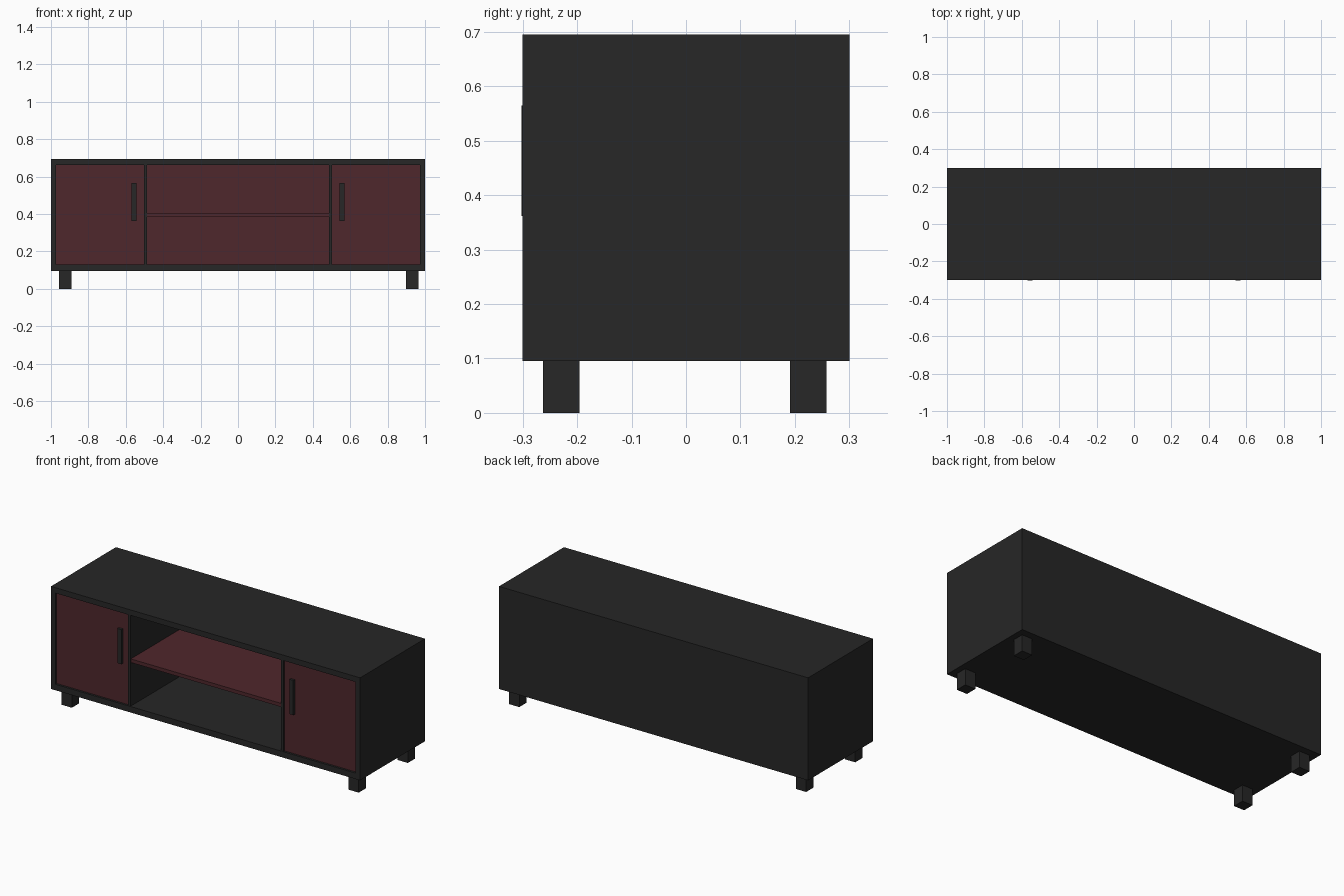
import bpy

if "Cube" in bpy.data.objects:
    bpy.data.objects.remove(bpy.data.objects["Cube"])


def material(name, rgb):
    m = bpy.data.materials.new(name)
    m.diffuse_color = (*rgb, 1)
    m.use_nodes = True
    m.node_tree.nodes["Principled BSDF"].inputs["Base Color"].default_value = m.diffuse_color
    return m


BLACK = material("black_wood", (0.02, 0.02, 0.02))
RED = material("red_wood", (0.078, 0.02, 0.025))


def box(name, x, y, z, mat):
    """Box from (min, max) ranges on each axis."""
    bpy.ops.mesh.primitive_cube_add(
        size=1, location=[(a + b) / 2 for a, b in (x, y, z)])
    o = bpy.context.object
    o.name = name
    o.scale = [b - a for a, b in (x, y, z)]
    bpy.ops.object.transform_apply(location=False, rotation=False, scale=True)
    o.data.materials.append(mat)
    return o


# Cabinet carcass
BOTTOM, TOP = 0.095, 0.695
LOW, HIGH = 0.13, 0.663          # inside floor and ceiling
box("top_panel", (-1, 1), (-0.3, 0.3), (HIGH, TOP), BLACK)
box("bottom_panel", (-1, 1), (-0.3, 0.3), (BOTTOM, LOW), BLACK)
box("back_panel", (-0.972, 0.972), (0.28, 0.3), (LOW, HIGH), BLACK)

# Open middle bay: red backing and shelf
box("bay_backing", (-0.487, 0.487), (0.27, 0.28), (LOW, HIGH), RED)
box("shelf", (-0.487, 0.487), (-0.295, 0.27), (0.385, 0.406), RED)

# Parts repeated on the left and right
for side, s in (("left", -1), ("right", 1)):
    def span(a, b):
        return tuple(sorted((s * a, s * b)))

    box(f"{side}_side_panel", span(0.972, 1), (-0.3, 0.3), (LOW, HIGH), BLACK)
    box(f"{side}_divider", span(0.487, 0.503), (-0.298, 0.28), (LOW, HIGH), BLACK)
    box(f"{side}_door", span(0.503, 0.972), (-0.288, -0.265), (LOW, HIGH), RED)
    box(f"{side}_handle", span(0.544, 0.569), (-0.302, -0.288), (0.362, 0.565), BLACK)

# Legs, set slightly off centre
for side, x in (("left", (-0.958, -0.891)), ("right", (0.898, 0.965))):
    for end, y in (("front", (-0.263, -0.196)), ("back", (0.191, 0.258))):
        box(f"{end}_{side}_leg", x, y, (0, BOTTOM), BLACK)
